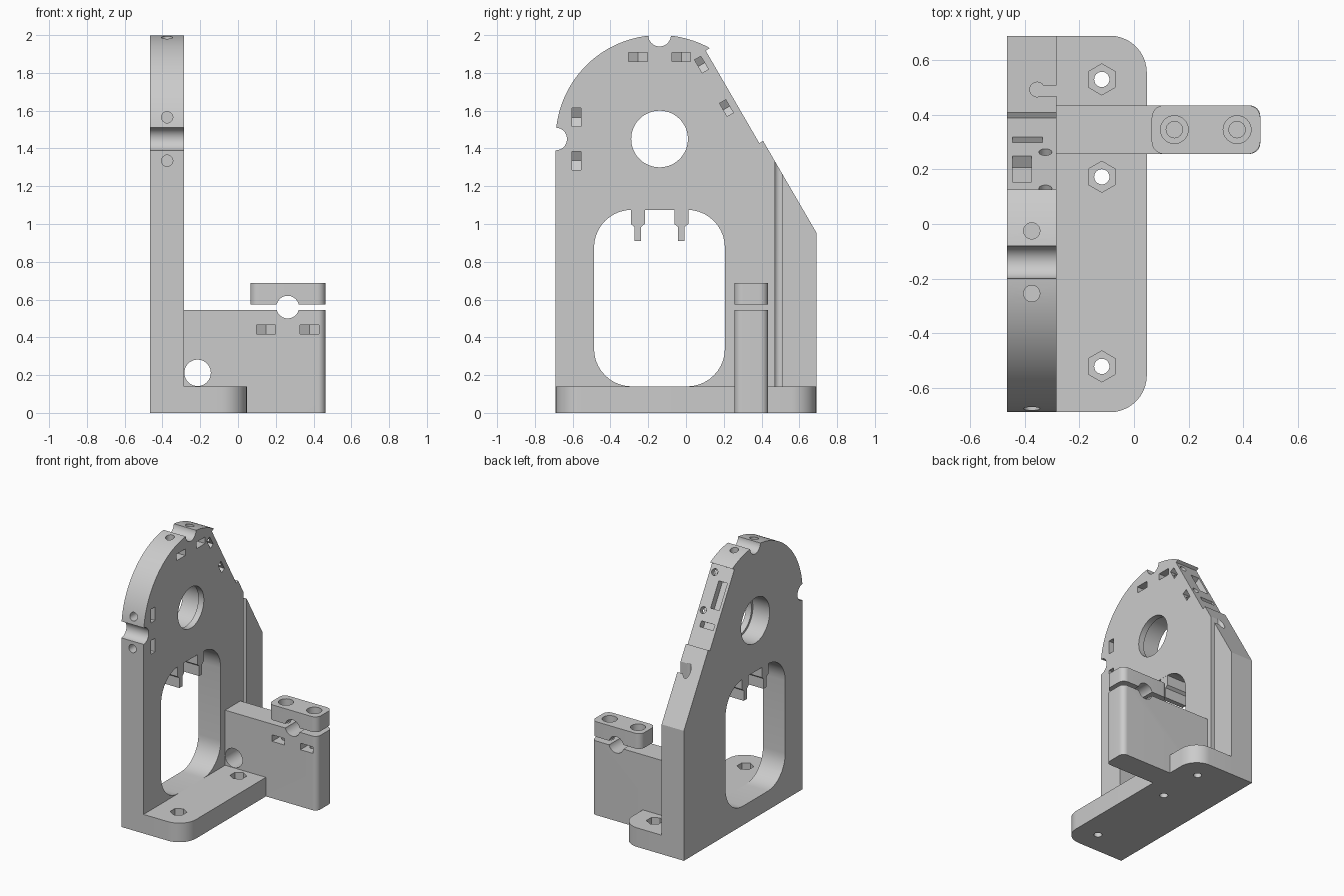
import bpy, bmesh
from math import pi, sin, cos, radians
from mathutils import Matrix, Vector

cube = bpy.data.objects.get("Cube")
if cube:
    bpy.data.objects.remove(cube, do_unlink=True)

grey = bpy.data.materials.new("plain grey")
grey.use_nodes = True
grey.diffuse_color = (0.6, 0.6, 0.6, 1)
grey.node_tree.nodes["Principled BSDF"].inputs["Base Color"].default_value = grey.diffuse_color

# Maps profile coordinates (a, b) and depth d to space
PLACE = {"x": lambda a, b, d: (d, a, b),
         "y": lambda a, b, d: (a, d, b),
         "z": lambda a, b, d: (a, b, d)}


def prism(name, points, axis, lo, hi, matrix=Matrix()):
    """Extrude a flat outline along an axis."""
    bm = bmesh.new()
    face = bm.faces.new([bm.verts.new(PLACE[axis](a, b, lo)) for a, b in points])
    top = bmesh.ops.extrude_face_region(bm, geom=[face])["geom"]
    shift = Vector(PLACE[axis](0, 0, hi - lo))
    bmesh.ops.translate(bm, vec=shift, verts=[v for v in top if isinstance(v, bmesh.types.BMVert)])
    bmesh.ops.recalc_face_normals(bm, faces=bm.faces)
    if bm.calc_volume(signed=True) < 0:
        bmesh.ops.reverse_faces(bm, faces=bm.faces)
    bm.transform(matrix)
    mesh = bpy.data.meshes.new(name)
    bm.to_mesh(mesh)
    bm.free()
    mesh.materials.append(grey)
    obj = bpy.data.objects.new(name, mesh)
    bpy.context.collection.objects.link(obj)
    return obj


def arc(a, b, r, start, end, steps):
    angles = [radians(start + (end - start) * i / steps) for i in range(steps + 1)]
    return [(a + r * cos(t), b + r * sin(t)) for t in angles]


def circle(a, b, r, sides=40, turn=0):
    return arc(a, b, r, turn, turn + 360, sides)[:-1]


def rounded(a0, b0, a1, b1, r, corners=(1, 1, 1, 1)):
    """Rectangle outline, counter-clockwise from the high-high corner."""
    centres = [(a1, b1, -r, -r), (a0, b1, r, -r), (a0, b0, r, r), (a1, b0, -r, r)]
    out = []
    for i, (a, b, da, db) in enumerate(centres):
        out += arc(a + da, b + db, r, 90 * i, 90 * i + 90, 10) if corners[i] else [(a, b)]
    return out


def rect(a0, b0, a1, b1):
    return [(a0, b0), (a1, b0), (a1, b1), (a0, b1)]


def cutter(*args):
    obj = prism("cutter", *args)
    obj.hide_render = True
    return obj


def nut_trap(place, turn, size=1.0):
    """Side pocket ending in a V, plus the bolt hole running through it."""
    m = Matrix.Translation(place) @ turn @ Matrix.Scale(size, 4)
    h = 0.05
    pocket = [(0.2, -h), (0.2, h), (-0.028, h), (-0.057, 0), (-0.028, -h)]
    return [cutter(pocket, "z", -0.024, 0.024, m),
            cutter(circle(0, 0, 0.03, 24), "z", -0.06, 0.22, m)]


def volume(mesh):
    bm = bmesh.new()
    bm.from_mesh(mesh)
    result = bm.calc_volume()
    bm.free()
    return result


def cut(obj, tool):
    """Subtract the tool, trying another solver if the part is lost."""
    before = volume(obj.data)
    for solver in ("EXACT", "MANIFOLD", "FLOAT"):
        mod = obj.modifiers.new("cut", "BOOLEAN")
        mod.operation, mod.object, mod.solver = "DIFFERENCE", tool, solver
        bpy.context.view_layer.update()
        graph = bpy.context.evaluated_depsgraph_get()
        baked = bpy.data.meshes.new_from_object(obj.evaluated_get(graph))
        obj.modifiers.clear()
        if 0.5 * before < volume(baked) < 1.001 * before:
            obj.data = baked
            break
    bpy.data.objects.remove(tool, do_unlink=True)


def finish(obj, cutters=()):
    """Make all cuts in a part and set its shading."""
    for tool in cutters:
        cut(obj, tool)
    bpy.ops.object.select_all(action="DESELECT")
    obj.select_set(True)
    bpy.context.view_layer.objects.active = obj
    bpy.ops.object.shade_smooth_by_angle(angle=radians(30))


X0, X1 = -0.466, -0.285          # thickness of the upright plate
MID = -0.375
HUB = (-0.14, 1.45)

# Upright plate: straight front, round top, stepped slope at the back
outline = [(0.69, 0), (0.69, 0.955), (0.408, 1.44), (0.388, 1.428), (0.104, 1.918)]
outline += arc(*HUB, 0.55, 61, 180, 48) + [(-0.69, 0)]
plate = prism("upright_plate", outline, "x", X0, X1)

cuts = [cutter(rounded(-0.487, 0.14, 0.206, 1.075, 0.2), "x", -0.6, 0),      # window
        cutter(circle(*HUB, 0.15, 64), "x", -0.6, 0),                        # bore
        cutter(circle(*HUB, 0.166, 64), "x", -0.6, -0.33),                   # bearing seat
        cutter(circle(-0.69, HUB[1], 0.06), "x", -0.6, 0),                   # front notch
        cutter(circle(HUB[0], 2, 0.06), "x", -0.6, 0),                       # top notch
        cutter(circle(-0.355, 0.493, 0.027, 24), "z", 0.14, 1.6),            # cable groove
        cutter(rect(-0.355, 0.47, -0.2, 0.507), "z", 0.14, 1.6)]

# Nut traps beside both notches
for s in (-1, 1):
    cuts += nut_trap((MID, -0.58, HUB[1] + s * 0.115), Matrix.Rotation(pi / 2, 4, "X"))
    cuts += nut_trap((MID, HUB[0] + s * 0.115, 1.883), Matrix())

# Nut traps and slots on the sloping edge
slope = Matrix.Rotation(radians(-60), 4, "X")
for y, z in ((0.082, 1.844), (0.214, 1.614)):
    cuts += nut_trap((-0.325, y, z), slope, 0.8)
for y, x_hi, half in ((0.203, -0.375, 0.095), (0.31, -0.335, 0.02)):
    m = Matrix.Translation((0, y, 1.92 - 1.732 * (y - 0.104))) @ slope
    cuts.append(cutter(rect(-0.445, -half, x_hi, half), "z", -0.05, 0.1, m))
finish(plate, cuts)

# Stepped tabs hanging from the top of the window
for i, y in enumerate((-0.255, -0.025)):
    w, n = 0.037, 0.018
    tab = [(y - w, 1.1), (y - w, 1.0), (y - n, 0.985), (y - n, 0.91),
           (y + n, 0.91), (y + n, 0.985), (y + w, 1.0), (y + w, 1.1)]
    finish(prism(f"window_tab_{i + 1}", tab, "x", X0 + 0.001, X1 - 0.001))

# Base foot with hexagonal bolt recesses
foot = prism("base_foot", rounded(X1, -0.69, 0.047, 0.69, 0.135, (1, 0, 0, 1)), "z", 0, 0.14)
cuts = []
for y in (-0.522, 0.173, 0.53):
    cuts += [cutter(circle(-0.118, y, 0.028, 24), "z", -0.1, 0.3),
             cutter(circle(-0.118, y, 0.057, 6, 30), "z", 0.075, 0.3)]
finish(foot, cuts)

# Side arm and its clamp cap, gripping a rod hole
Y0, Y1, X2 = 0.257, 0.435, 0.463
YM = (Y0 + Y1) / 2
arm = prism("side_arm", rounded(X1, Y0, X2, Y1, 0.04, (1, 0, 0, 1)), "z", 0, 0.545)
cap = prism("clamp_cap", rounded(0.065, Y0, X2, Y1, 0.045), "z", 0.575, 0.687)
arm_cuts = [cutter(circle(-0.214, 0.212, 0.07), "y", 0, 0.6),
            cutter(circle(0.263, 0.56, 0.06), "y", 0, 0.6)]
cap_cuts = [cutter(circle(0.263, 0.56, 0.06), "y", 0, 0.6)]
for x in (0.148, 0.378):
    arm_cuts += nut_trap((x, YM, 0.442), Matrix.Rotation(-pi / 2, 4, "Z"))
    cap_cuts += [cutter(circle(x, YM, 0.03, 24), "z", 0.5, 0.8),
                 cutter(circle(x, YM, 0.051, 32), "z", 0.64, 0.8)]
finish(arm, arm_cuts)
finish(cap, cap_cuts)
